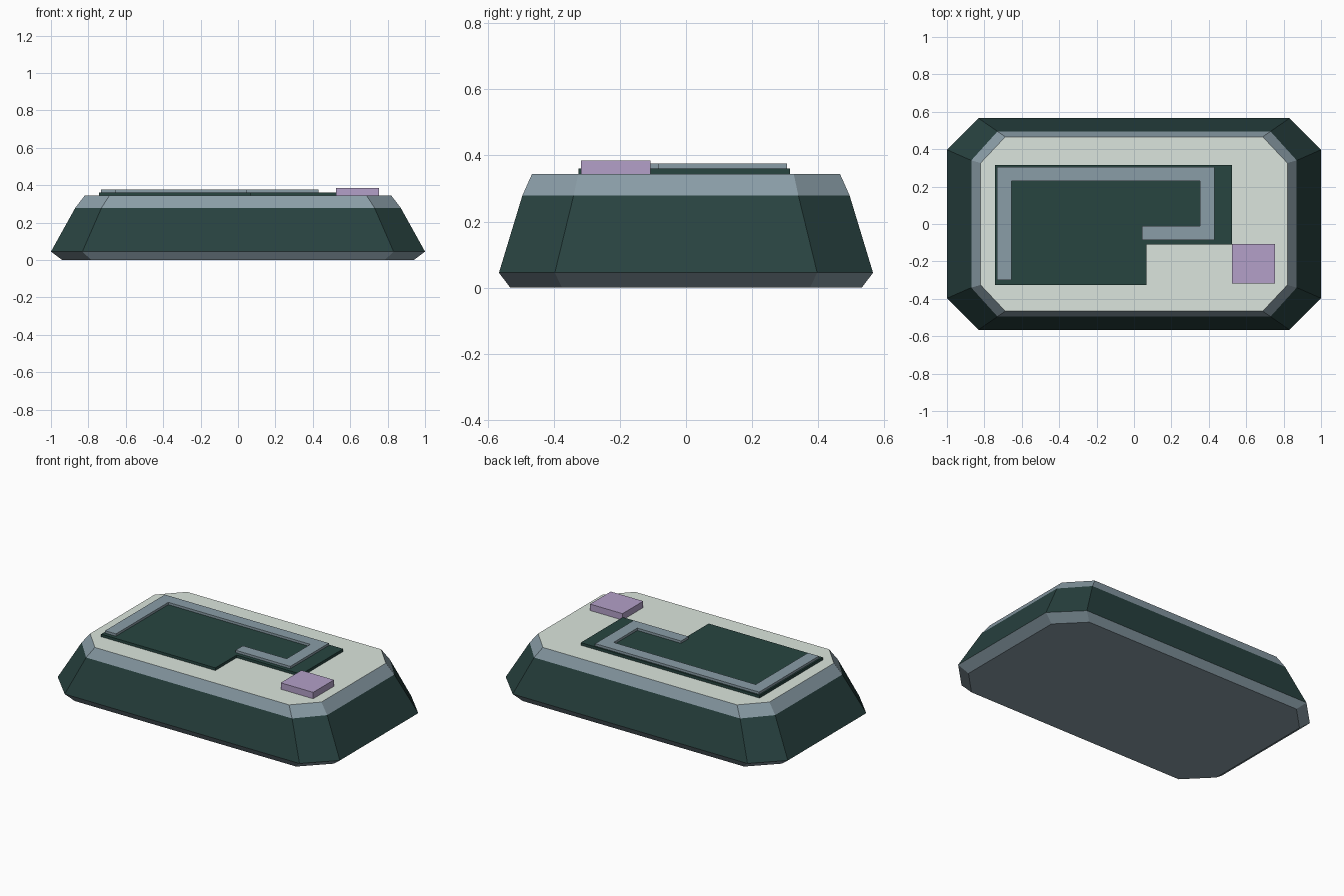
import bpy, bmesh

if "Cube" in bpy.data.objects:
    bpy.data.objects.remove(bpy.data.objects["Cube"])


def material(name, hex_colour):
    def lin(c):
        c /= 255
        return c / 12.92 if c <= 0.04045 else ((c + 0.055) / 1.055) ** 2.4
    m = bpy.data.materials.new(name)
    m.diffuse_color = (*[lin(int(hex_colour[i:i + 2], 16)) for i in (0, 2, 4)], 1)
    m.use_nodes = True
    m.node_tree.nodes["Principled BSDF"].inputs["Base Color"].default_value = m.diffuse_color
    return m


dark_green = material("dark green", "284240")
panel_green = material("panel green", "274540")
blue_grey = material("blue grey", "8A9DA7")
pale_grey = material("pale grey green", "DBE5DD")
purple = material("dusty purple", "B3A0C8")


def finish(bm, name, mats):
    bmesh.ops.recalc_face_normals(bm, faces=bm.faces)
    mesh = bpy.data.meshes.new(name)
    bm.to_mesh(mesh)
    bm.free()
    for m in mats:
        mesh.materials.append(m)
    ob = bpy.data.objects.new(name, mesh)
    bpy.context.collection.objects.link(ob)
    return ob


def prism(name, outline, z0, z1, mat):
    """Extrude a flat outline from z0 up to z1."""
    bm = bmesh.new()
    low = [bm.verts.new((x, y, z0)) for x, y in outline]
    high = [bm.verts.new((x, y, z1)) for x, y in outline]
    bm.faces.new(low[::-1])
    bm.faces.new(high)
    n = len(outline)
    for i in range(n):
        j = (i + 1) % n
        bm.faces.new((low[i], low[j], high[j], high[i]))
    return finish(bm, name, [mat])


# Body: stacked clipped-corner rings (z, half x, half y, corner x, corner y)
rings = [(0.0, 0.94, 0.532, 0.785, 0.375),
         (0.045, 1.0, 0.566, 0.832, 0.397),
         (0.279, 0.87, 0.495, 0.73, 0.34),
         (0.344, 0.82, 0.466, 0.688, 0.326)]
bm = bmesh.new()
loops = []
for z, hx, hy, cx, cy in rings:
    pts = [(hx, -cy), (hx, cy), (cx, hy), (-cx, hy),
           (-hx, cy), (-hx, -cy), (-cx, -hy), (cx, -hy)]
    loops.append([bm.verts.new((x, y, z)) for x, y in pts])
bm.faces.new(loops[0][::-1]).material_index = 0
bm.faces.new(loops[-1]).material_index = 2
for k in range(3):
    a, b = loops[k], loops[k + 1]
    for i in range(8):
        j = (i + 1) % 8
        # green middle band, blue grey bevels above and below
        bm.faces.new((a[i], a[j], b[j], b[i])).material_index = k % 2
finish(bm, "body", [blue_grey, dark_green, pale_grey])

# L-shaped raised panel
prism("raised_panel", [(-0.742, -0.325), (0.067, -0.325), (0.067, -0.11),
                       (0.525, -0.11), (0.525, 0.315), (-0.742, 0.315)],
      0.34, 0.361, panel_green)

# Hooked trim strip on the panel
prism("trim_strip", [(-0.732, -0.30), (-0.655, -0.30), (-0.655, 0.23),
                     (0.352, 0.23), (0.352, -0.01), (0.042, -0.01),
                     (0.042, -0.085), (0.43, -0.085), (0.43, 0.305),
                     (-0.732, 0.305)], 0.36, 0.376, blue_grey)

# Button block
prism("button", [(0.525, -0.317), (0.755, -0.317), (0.755, -0.107),
                 (0.525, -0.107)], 0.34, 0.385, purple)
